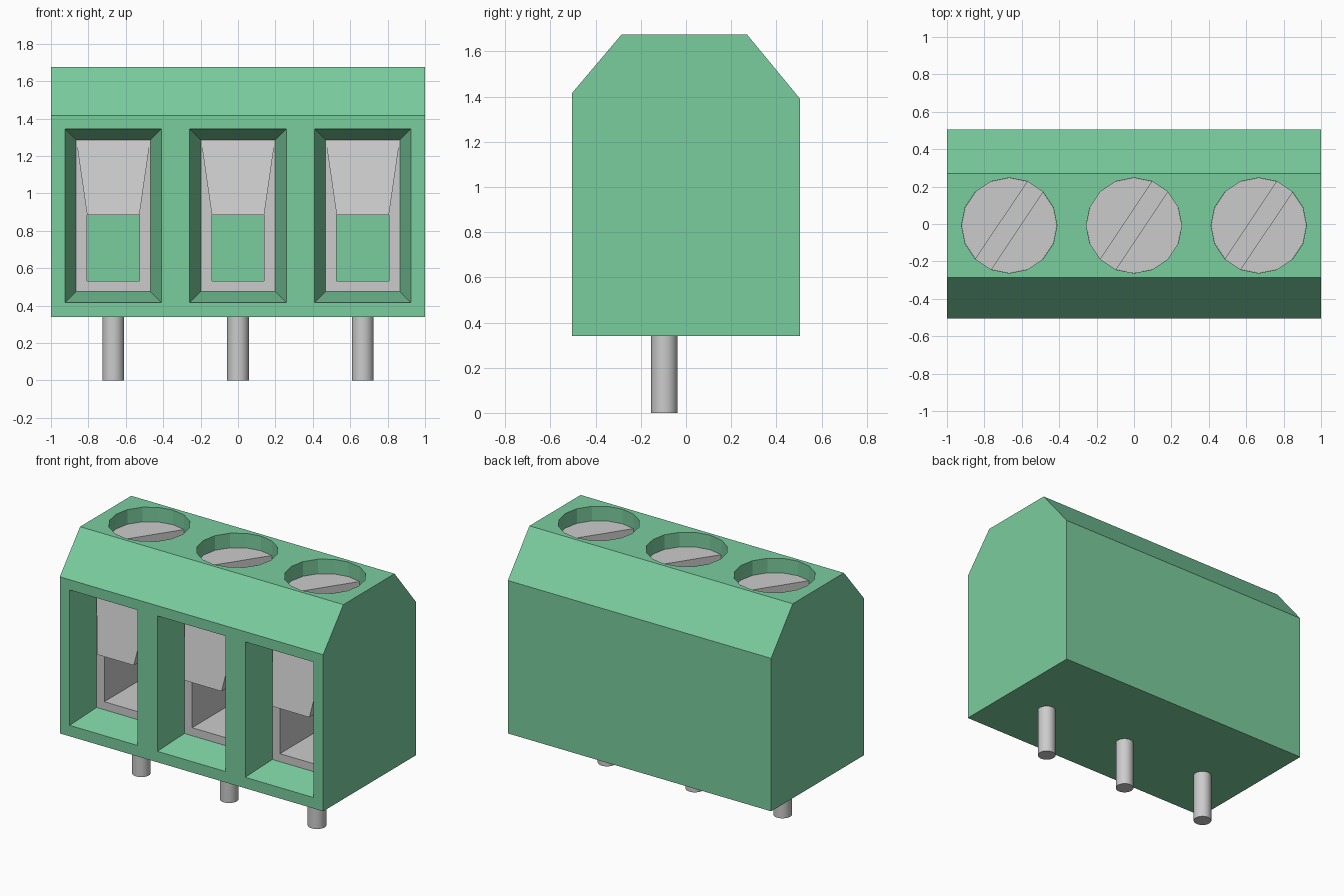
import bpy
import bmesh
import math

if "Cube" in bpy.data.objects:
    bpy.data.objects.remove(bpy.data.objects["Cube"], do_unlink=True)


def material(name, color):
    mat = bpy.data.materials.new(name)
    mat.use_nodes = True
    mat.diffuse_color = color
    mat.node_tree.nodes["Principled BSDF"].inputs["Base Color"].default_value = color
    return mat


green = material("green plastic", (0.195, 0.61, 0.342, 1))
grey = material("grey metal", (0.6, 0.6, 0.6, 1))


def loft(bm, rings, capped=True):
    """Skin a list of equal-length point rings."""
    rows = [[bm.verts.new(p) for p in ring] for ring in rings]
    n = len(rows[0])
    for a, b in zip(rows, rows[1:]):
        for i in range(n):
            j = (i + 1) % n
            bm.faces.new((a[i], a[j], b[j], b[i]))
    if capped:
        bm.faces.new(rows[0][::-1])
        bm.faces.new(rows[-1])


def finish(name, bm, mat, recalc=True):
    if recalc:
        bmesh.ops.recalc_face_normals(bm, faces=bm.faces[:])
    mesh = bpy.data.meshes.new(name)
    bm.to_mesh(mesh)
    bm.free()
    mesh.materials.append(mat)
    obj = bpy.data.objects.new(name, mesh)
    bpy.context.collection.objects.link(obj)
    return obj


def rect(cx, half, z0, z1, y):
    return [(cx - half, y, z0), (cx + half, y, z0), (cx + half, y, z1), (cx - half, y, z1)]


def arc(cx, cy, r, z, first, last):
    """Points on a 16-sided circle, from step first to step last."""
    return [(cx + r * math.cos(i * math.pi / 8), cy + r * math.sin(i * math.pi / 8), z)
            for i in range(first, last + 1)]


PITCH = 0.667
CENTRES = [-PITCH, 0, PITCH]
FRONT, SEAT, REAR = -0.505, -0.295, 0.30
SCREW_Y, SCREW_TOP, SLOT_FLOOR = -0.008, 1.575, 1.495

# Housing: chamfered end profile extruded sideways
profile = [(-0.505, 0.34), (0.505, 0.34), (0.505, 1.39),
           (0.27, 1.675), (-0.285, 1.675), (-0.505, 1.415)]
bm = bmesh.new()
loft(bm, [[(x, y, z) for y, z in profile] for x in (-1, 1)])
housing = finish("housing", bm, green)

# Cutters: tapered wire entries with a deep chamber, and round screw wells
bm = bmesh.new()
for cx in CENTRES:
    loft(bm, [rect(cx, 0.2755, 0.398, 1.362, FRONT - 0.06),
              rect(cx, 0.198, 0.475, 1.285, SEAT),
              rect(cx, 0.142, 0.528, 0.888, SEAT),
              rect(cx, 0.142, 0.528, 0.888, REAR)])
    loft(bm, [arc(cx, SCREW_Y, 0.255, z, 0, 15) for z in (1.43, 1.8)])
cutter = finish("opening_cutter", bm, green)
cut = housing.modifiers.new("openings", "BOOLEAN")
cut.operation = "DIFFERENCE"
cut.solver = "EXACT"
cut.object = cutter
bpy.context.view_layer.objects.active = housing
bpy.ops.object.modifier_apply(modifier=cut.name)
bpy.data.objects.remove(cutter, do_unlink=True)

for side, cx in zip(("right", "middle", "left"), CENTRES):
    # Clamp: flat frame, chamber lining and sloping tongue
    bm = bmesh.new()
    y = SEAT - 0.003
    loft(bm, [rect(cx, 0.198, 0.475, 1.285, y),
              rect(cx, 0.14, 0.53, 0.885, y),
              rect(cx, 0.14, 0.53, 0.885, REAR - 0.002)], capped=False)
    finish(side + "_clamp_frame", bm, grey, recalc=False)

    bm = bmesh.new()
    loft(bm, [[(cx - 0.198, y, 1.285), (cx - 0.14, y - 0.08, 0.885), (cx - 0.14, y, 0.885)],
              [(cx + 0.198, y, 1.285), (cx + 0.14, y - 0.08, 0.885), (cx + 0.14, y, 0.885)]])
    finish(side + "_clamp_tongue", bm, grey)

    # Screw: base disc with two raised segments leaving a diagonal slot
    bm = bmesh.new()
    r = 0.2545
    loft(bm, [arc(cx, SCREW_Y, r, z, 0, 15) for z in (1.41, SLOT_FLOOR)])
    for first in (3, 11):
        loft(bm, [arc(cx, SCREW_Y, r, z, first, first + 7) for z in (SLOT_FLOOR, SCREW_TOP)])
    finish(side + "_screw", bm, grey)

    # Solder pin
    bpy.ops.mesh.primitive_cylinder_add(vertices=32, radius=0.058, depth=0.36,
                                        location=(cx, -0.096, 0.18))
    pin = bpy.context.object
    pin.name = side + "_pin"
    pin.data.materials.append(grey)
    bpy.ops.object.shade_smooth_by_angle(angle=math.radians(40))
